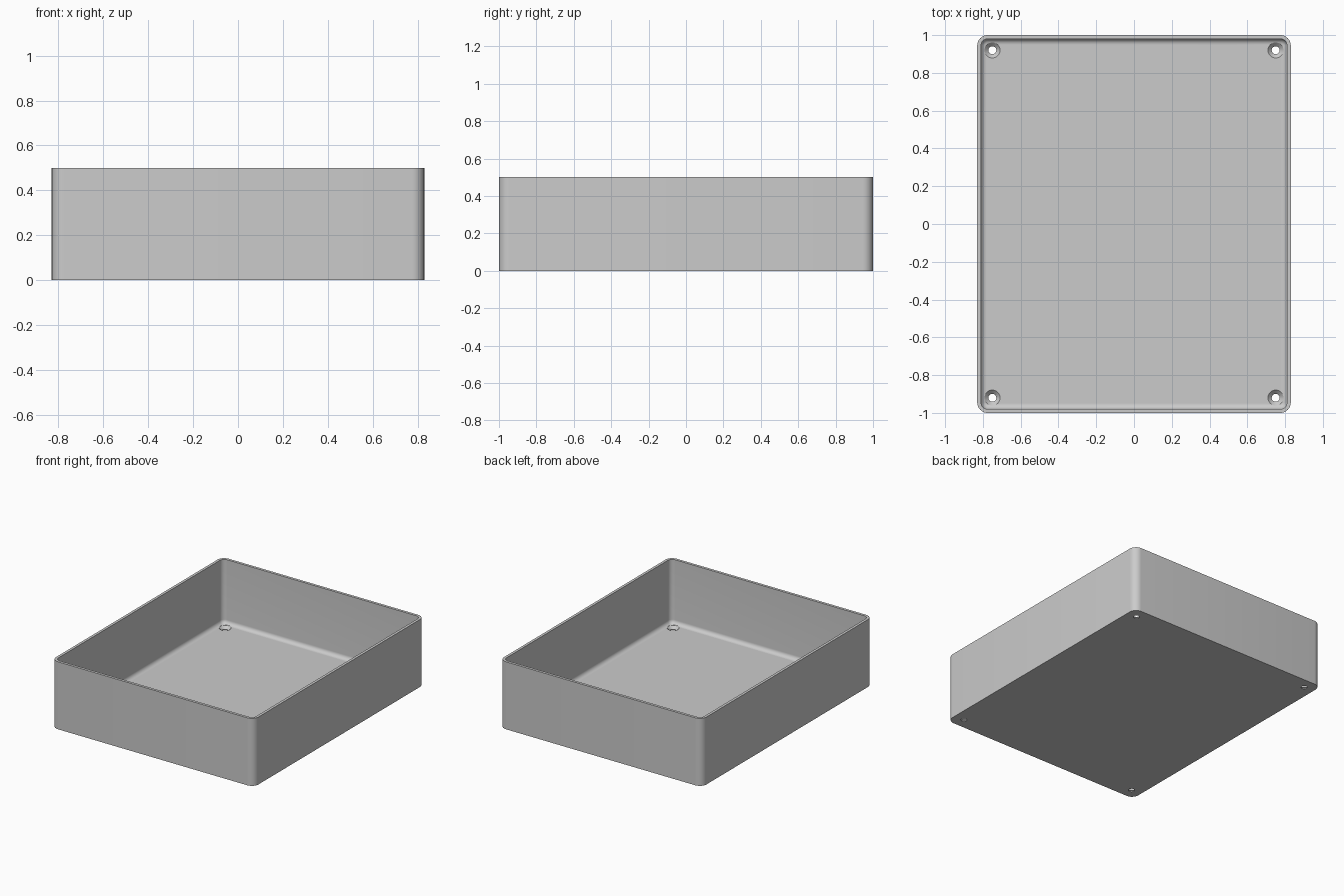
import bpy
import bmesh
from math import sin, cos, pi

HALF_X, HALF_Y, HEIGHT = 0.83, 1.0, 0.5
CORNER, WALL, FLOOR, FILLET = 0.055, 0.02, 0.025, 0.03
STEPS = 8

cube = bpy.data.objects.get("Cube")
if cube:
    bpy.data.objects.remove(cube, do_unlink=True)

grey = bpy.data.materials.new("plain grey")
grey.use_nodes = True
grey.diffuse_color = (0.6, 0.6, 0.6, 1)
grey.node_tree.nodes["Principled BSDF"].inputs["Base Color"].default_value = grey.diffuse_color


def rounded_ring(bm, inset, z):
    """Rounded rectangle loop, set in from the outer wall."""
    radius = CORNER - inset
    ring = []
    for i, (sx, sy) in enumerate([(1, 1), (-1, 1), (-1, -1), (1, -1)]):
        for s in range(STEPS + 1):
            a = (i + s / STEPS) * pi / 2
            ring.append(bm.verts.new((sx * (HALF_X - CORNER) + radius * cos(a),
                                      sy * (HALF_Y - CORNER) + radius * sin(a), z)))
    return ring


def circle_ring(bm, x, y, radius, z, count=32):
    return [bm.verts.new((x + radius * cos(2 * pi * k / count),
                          y + radius * sin(2 * pi * k / count), z)) for k in range(count)]


def loft(bm, rings):
    """Closed skin through the rings, capped at both ends."""
    for a, b in zip(rings, rings[1:]):
        for k in range(len(a)):
            j = (k + 1) % len(a)
            bm.faces.new((a[k], a[j], b[j], b[k]))
    bm.faces.new(rings[0][::-1])
    bm.faces.new(rings[-1])


def make_object(name, bm):
    bmesh.ops.recalc_face_normals(bm, faces=bm.faces)
    mesh = bpy.data.meshes.new(name)
    bm.to_mesh(mesh)
    bm.free()
    mesh.materials.append(grey)
    obj = bpy.data.objects.new(name, mesh)
    bpy.context.collection.objects.link(obj)
    return obj


# Open tray: outer wall, rim, inner wall, filleted floor
bm = bmesh.new()
section = [(0, 0), (0, HEIGHT), (WALL, HEIGHT)]
for s in range(STEPS + 1):
    a = s / STEPS * pi / 2
    section.append((WALL + FILLET * (1 - cos(a)), FLOOR + FILLET * (1 - sin(a))))
loft(bm, [rounded_ring(bm, inset, z) for inset, z in section])
tray = make_object("tray", bm)

# Countersunk screw hole cutters, one in each floor corner
bm = bmesh.new()
for sx in (-1, 1):
    for sy in (-1, 1):
        loft(bm, [circle_ring(bm, sx * 0.75, sy * 0.92, r, z)
                  for r, z in [(0.021, -0.05), (0.021, 0.005), (0.041, FLOOR), (0.041, 0.1)]])
cutter = make_object("screw_hole_cutter", bm)
cutter.hide_render = True

cut = tray.modifiers.new("screw_holes", "BOOLEAN")
cut.operation = "DIFFERENCE"
cut.solver = "EXACT"
cut.object = cutter

# Apply the cut and shade the rounded corners smooth
bpy.context.view_layer.objects.active = tray
bpy.ops.object.select_all(action="DESELECT")
tray.select_set(True)
bpy.ops.object.modifier_apply(modifier=cut.name)
bpy.data.objects.remove(cutter, do_unlink=True)
bpy.ops.object.shade_smooth_by_angle(angle=pi / 6)
